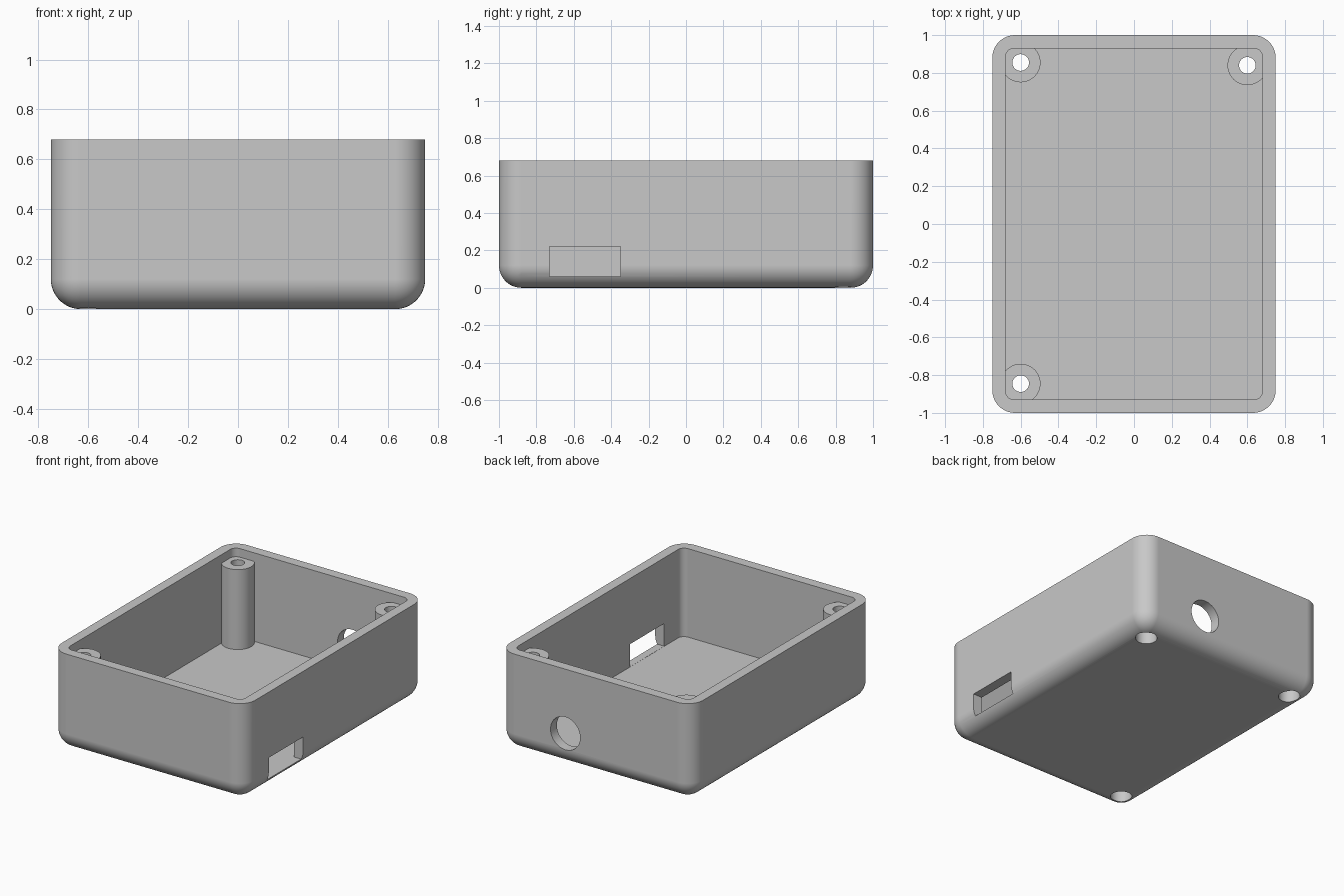
import bpy
import bmesh
import math
from mathutils import Matrix, Vector

if "Cube" in bpy.data.objects:
    bpy.data.objects.remove(bpy.data.objects["Cube"], do_unlink=True)

HEIGHT, WALL, FLOOR = 0.68, 0.07, 0.06
POST_TOP = 0.62
POSTS = [(-0.6, 0.855), (0.6, 0.84), (-0.6, -0.845)]

plastic = bpy.data.materials.new("grey_plastic")
plastic.use_nodes = True
GREY = (0.58, 0.58, 0.58, 1)
plastic.diffuse_color = GREY
plastic.node_tree.nodes["Principled BSDF"].inputs["Base Color"].default_value = GREY


def finish(name, bm):
    mesh = bpy.data.meshes.new(name)
    bm.to_mesh(mesh)
    bm.free()
    mesh.materials.append(plastic)
    obj = bpy.data.objects.new(name, mesh)
    bpy.context.collection.objects.link(obj)
    return obj


def block(name, low, high, radius=0, round_bottom=False):
    """Box between two corners, with rounded upright and bottom edges."""
    low, high = Vector(low), Vector(high)
    bm = bmesh.new()
    bmesh.ops.create_cube(bm, size=1)
    bmesh.ops.scale(bm, vec=high - low, verts=bm.verts)
    bmesh.ops.translate(bm, vec=(low + high) / 2, verts=bm.verts)
    if radius:
        middle = (low.z + high.z) / 2
        edges = []
        for e in bm.edges:
            a, b = (v.co.z for v in e.verts)
            if abs(a - b) > 0.01 or (round_bottom and a < middle):
                edges.append(e)
        bmesh.ops.bevel(bm, geom=edges, offset=radius, segments=12,
                        profile=0.5, affect='EDGES')
    return finish(name, bm)


def cylinder(name, radius, start, end):
    """Cylinder running between two points."""
    start, end = Vector(start), Vector(end)
    axis = end - start
    turn = axis.to_track_quat('Z', 'Y').to_matrix().to_4x4()
    bm = bmesh.new()
    bmesh.ops.create_cone(bm, cap_ends=True, segments=48, radius1=radius,
                          radius2=radius, depth=axis.length,
                          matrix=Matrix.Translation((start + end) / 2) @ turn)
    return finish(name, bm)


def combine(target, tool, operation):
    mod = target.modifiers.new(tool.name, 'BOOLEAN')
    mod.object = tool
    mod.operation = operation
    mod.solver = 'EXACT'
    bpy.context.view_layer.objects.active = target
    bpy.ops.object.modifier_apply(modifier=mod.name)
    bpy.data.objects.remove(tool, do_unlink=True)


# Hollow shell
case = block("enclosure_base", (-0.75, -1, 0), (0.75, 1, HEIGHT), 0.12, True)
cavity = block("cavity", (WALL - 0.75, WALL - 1, FLOOR),
               (0.75 - WALL, 1 - WALL, HEIGHT + 0.2), 0.045)
combine(case, cavity, 'DIFFERENCE')

# Screw posts, each with a through hole and a head recess underneath
for x, y in POSTS:
    combine(case, cylinder("post", 0.105, (x, y, 0.04), (x, y, POST_TOP)), 'UNION')
for x, y in POSTS:
    combine(case, cylinder("screw_hole", 0.044, (x, y, -0.1), (x, y, 0.9)), 'DIFFERENCE')
    combine(case, cylinder("head_recess", 0.07, (x, y, -0.1), (x, y, 0.1)), 'DIFFERENCE')

# Port slot in the left wall and round cable hole in the back wall
combine(case, block("port_slot", (0.6, -0.73, FLOOR + 0.001), (0.9, -0.35, 0.22)),
        'DIFFERENCE')
combine(case, cylinder("cable_hole", 0.115, (0.235, 0.85, 0.23), (0.235, 1.1, 0.23)),
        'DIFFERENCE')

# Smooth rounded surfaces, crisp rims
bpy.ops.object.select_all(action='DESELECT')
case.select_set(True)
bpy.context.view_layer.objects.active = case
bpy.ops.object.shade_smooth_by_angle(angle=math.radians(30))
weighted = case.modifiers.new("flat_face_normals", 'WEIGHTED_NORMAL')
weighted.keep_sharp = True
